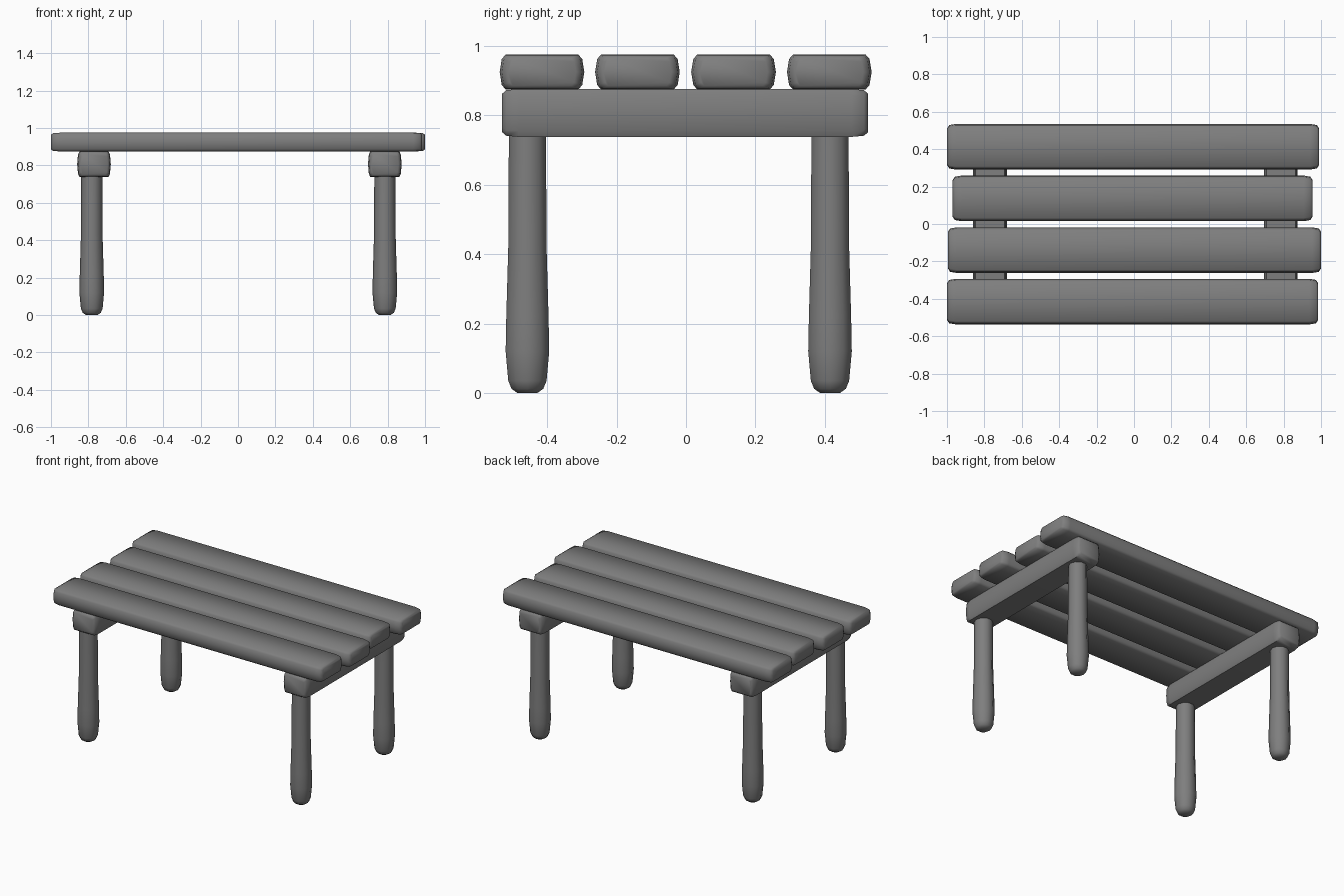
import bpy, bmesh, math
from mathutils import Vector

cube = bpy.data.objects.get("Cube")
if cube:
    bpy.data.objects.remove(cube)

grey = bpy.data.materials.new("grey wood")
grey.use_nodes = True
COLOUR = (0.21, 0.21, 0.21, 1)
grey.diffuse_color = COLOUR
bsdf = grey.node_tree.nodes["Principled BSDF"]
bsdf.inputs["Base Color"].default_value = COLOUR
bsdf.inputs["Roughness"].default_value = 0.8


def loft(name, rings):
    """Skin a list of point rings and close both ends."""
    bm = bmesh.new()
    loops = [[bm.verts.new(p) for p in ring] for ring in rings]
    n = len(loops[0])
    for a, b in zip(loops, loops[1:]):
        for i in range(n):
            j = (i + 1) % n
            bm.faces.new((a[i], a[j], b[j], b[i]))
    bm.faces.new(loops[0])
    bm.faces.new(loops[-1])
    bmesh.ops.recalc_face_normals(bm, faces=bm.faces)
    mesh = bpy.data.meshes.new(name)
    bm.to_mesh(mesh)
    bm.free()
    mesh.materials.append(grey)
    obj = bpy.data.objects.new(name, mesh)
    bpy.context.collection.objects.link(obj)
    bpy.ops.object.select_all(action='DESELECT')
    obj.select_set(True)
    bpy.context.view_layer.objects.active = obj
    bpy.ops.object.shade_smooth_by_angle(angle=math.radians(50))
    return obj


# Worn timber section: bulging sides and softened long edges (fractions of half size)
QUARTER = [(1, 0.0), (0.95, 0.75), (0.86, 1)]
SECTION = (QUARTER + [(-u, v) for u, v in reversed(QUARTER)]
           + [(-u, -v) for u, v in QUARTER[1:]] + [(u, -v) for u, v in reversed(QUARTER[1:])])


def timber(name, start, end, across, centre, half_w, half_h, tip):
    """Board running from start to end; across is its sideways axis."""
    along = across.cross(Vector((0, 0, 1)))
    along = Vector((abs(along.x), abs(along.y), 0))
    rings = []
    for t, s in ((start, 0.80), (start + tip, 0.95), (start + 4 * tip, 1),
                 (end - 4 * tip, 1), (end - tip, 0.95), (end, 0.80)):
        rings.append([centre + along * t + across * (u * half_w * s)
                      + Vector((0, 0, v * half_h * s)) for u, v in SECTION])
    return loft(name, rings)


X, Y = Vector((1, 0, 0)), Vector((0, 1, 0))

# Table top planks, front to back
for label, y, x0, x1 in (("front", -0.415, -1.0, 0.985), ("front_middle", -0.14, -0.995, 1.0),
                         ("back_middle", 0.137, -0.97, 0.955), ("back", 0.413, -1.0, 0.99)):
    timber(label + "_plank", x0, x1, Y, Vector((0, y, 0.925)), 0.122, 0.05, 0.012)

# Cross beams and legs
LEG_PROFILE = [(0, 0.030), (0.012, 0.048), (0.035, 0.058), (0.12, 0.066), (0.22, 0.064),
               (0.42, 0.058), (0.78, 0.056)]
SIDES = 10
for side, beam_x, leg_x in (("right", -0.77, -0.782), ("left", 0.785, 0.785)):
    timber(side + "_beam", -0.53, 0.525, X, Vector((beam_x, 0, 0.807)), 0.09, 0.069, 0.012)
    for end, y in (("front", -0.457), ("back", 0.415)):
        loft(f"{end}_{side}_leg",
             [[(leg_x + r * math.cos(math.tau * i / SIDES),
                y + r * math.sin(math.tau * i / SIDES), z) for i in range(SIDES)]
              for z, r in LEG_PROFILE])
